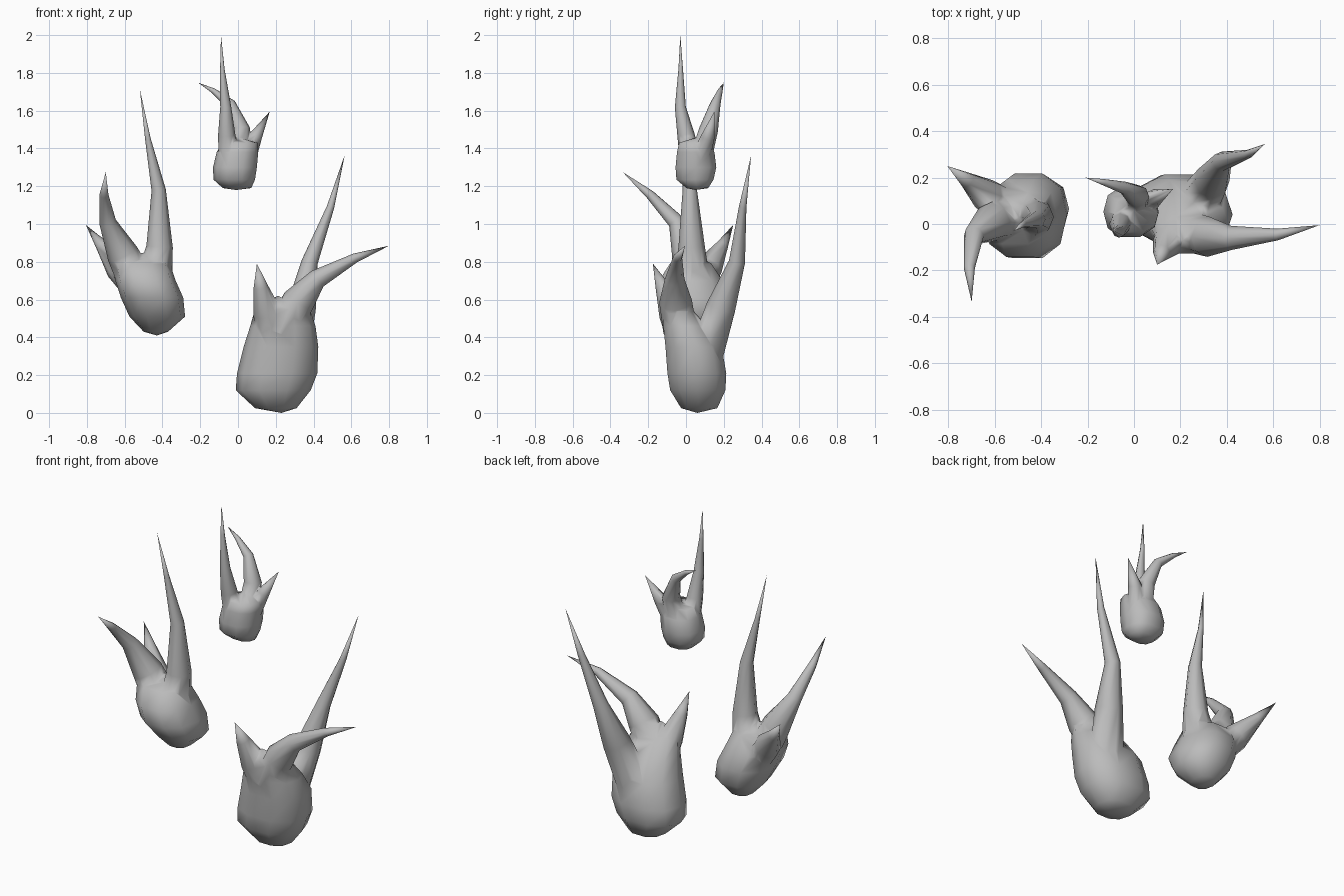
import bpy, bmesh, math
from mathutils import Vector

grey = bpy.data.materials.new("ash_grey")
grey.diffuse_color = (0.5, 0.5, 0.5, 1)


def loft(name, rings):
    """Skin a list of vertex rings; a ring of one point closes an end."""
    bm = bmesh.new()
    rows = [[bm.verts.new(p) for p in ring] for ring in rings]
    for a, b in zip(rows, rows[1:]):
        n = max(len(a), len(b))
        for i in range(n):
            j = (i + 1) % n
            if len(a) == 1:
                bm.faces.new((a[0], b[j], b[i]))
            elif len(b) == 1:
                bm.faces.new((a[i], a[j], b[0]))
            else:
                bm.faces.new((a[i], a[j], b[j], b[i]))
    bmesh.ops.recalc_face_normals(bm, faces=bm.faces)
    me = bpy.data.meshes.new(name)
    bm.to_mesh(me)
    bm.free()
    me.materials.append(grey)
    ob = bpy.data.objects.new(name, me)
    bpy.context.collection.objects.link(ob)
    return ob


def squared(v):
    """Push a unit-circle coordinate outward for a squarer section."""
    return math.copysign(abs(v) ** 0.85, v)


def bulb(name, bottom, levels, top, n=10):
    """Rounded body: each level is z, x min, x max, y min, y max."""
    rings = [[bottom]]
    for z, x0, x1, y0, y1 in levels:
        rings.append([((x0 + x1) / 2 + (x1 - x0) / 2 * squared(math.cos(2 * math.pi * i / n)),
                       (y0 + y1) / 2 + (y1 - y0) / 2 * squared(math.sin(2 * math.pi * i / n)), z)
                      for i in range(n)])
    return loft(name, rings + [[top]])


def tongue(name, path, tip, n=8):
    """Tapering flame tongue along points of x, y, z, radius."""
    pts = [Vector(p[:3]) for p in path] + [Vector(tip)]
    rings = [[pts[0] - (pts[1] - pts[0]) * 0.4]]
    for k, p in enumerate(path):
        t = (pts[k + 1] - pts[max(k - 1, 0)]).normalized()
        u = Vector((0, 1, 0)).cross(t).normalized()
        v = t.cross(u)
        rings.append([pts[k] + p[3] * (u * math.cos(2 * math.pi * i / n)
                                       + v * math.sin(2 * math.pi * i / n)) for i in range(n)])
    return loft(name, rings + [[pts[-1]]])


def flame(name, body, tongues):
    """Fuse a body and its tongues into one smooth skin."""
    ob = bulb(name, *body)
    for i, (path, tip) in enumerate(tongues):
        part = tongue(name + "_tongue_%d" % i, path, tip)
        mod = ob.modifiers.new("fuse", 'BOOLEAN')
        mod.operation, mod.solver, mod.object = 'UNION', 'EXACT', part
        bpy.context.view_layer.objects.active = ob
        bpy.ops.object.modifier_apply(modifier=mod.name)
        bpy.data.objects.remove(part)
    bm = bmesh.new()
    bm.from_mesh(ob.data)
    bmesh.ops.remove_doubles(bm, verts=bm.verts, dist=0.006)
    bm.to_mesh(ob.data)
    bm.free()
    for f in ob.data.polygons:
        f.use_smooth = True


# Large flame, right
flame("large_flame",
      ((0.23, 0.06, 0), [(0.025, 0.09, 0.31, -0.03, 0.17), (0.12, -0.012, 0.385, -0.09, 0.215),
                         (0.21, -0.005, 0.42, -0.105, 0.22), (0.35, 0.03, 0.425, -0.115, 0.195),
                         (0.46, 0.065, 0.41, -0.125, 0.115), (0.55, 0.09, 0.38, -0.13, 0.035)],
       (0.21, -0.07, 0.62)),
      [([(0.20, 0.0, 0.35, 0.085), (0.155, -0.07, 0.53, 0.075), (0.12, -0.125, 0.67, 0.038)],
        (0.10, -0.175, 0.79)),
       ([(0.23, -0.03, 0.43, 0.09), (0.32, -0.055, 0.59, 0.087), (0.42, -0.06, 0.71, 0.052),
         (0.62, -0.045, 0.82, 0.025)], (0.80, -0.005, 0.885)),
       ([(0.28, 0.10, 0.30, 0.095), (0.335, 0.185, 0.56, 0.078), (0.38, 0.27, 0.80, 0.043),
         (0.49, 0.30, 1.09, 0.02)], (0.565, 0.345, 1.365))])

# Middle flame, left
flame("middle_flame",
      ((-0.43, 0.07, 0.41), [(0.43, -0.50, -0.37, 0.0, 0.15), (0.51, -0.575, -0.28, -0.08, 0.21),
                             (0.61, -0.62, -0.29, -0.155, 0.225), (0.70, -0.65, -0.33, -0.15, 0.20),
                             (0.79, -0.665, -0.36, -0.09, 0.14)],
       (-0.50, 0.03, 0.85)),
      [([(-0.46, 0.03, 0.62, 0.11), (-0.415, 0.03, 0.88, 0.07), (-0.42, 0.02, 1.18, 0.038),
         (-0.477, 0.0, 1.45, 0.015)], (-0.52, -0.03, 1.715)),
       ([(-0.52, 0.03, 0.66, 0.10), (-0.61, 0.01, 0.84, 0.085), (-0.69, -0.05, 1.01, 0.045),
         (-0.71, -0.19, 1.155, 0.024)], (-0.70, -0.335, 1.275)),
       ([(-0.50, 0.05, 0.62, 0.08), (-0.63, 0.12, 0.77, 0.075), (-0.72, 0.19, 0.885, 0.034)],
        (-0.805, 0.25, 0.995))])

# Small flame, top
flame("small_flame",
      ((-0.01, 0.05, 1.18), [(1.19, -0.08, 0.07, 0.0, 0.12), (1.235, -0.13, 0.09, -0.055, 0.15),
                             (1.30, -0.132, 0.10, -0.06, 0.165), (1.38, -0.113, 0.107, -0.052, 0.155),
                             (1.43, -0.085, 0.105, -0.04, 0.13)],
       (0.0, 0.06, 1.46)),
      [([(-0.04, 0.03, 1.30, 0.06), (-0.06, 0.0, 1.47, 0.046), (-0.065, -0.03, 1.62, 0.029),
         (-0.083, -0.028, 1.82, 0.012)], (-0.09, -0.03, 2.0)),
       ([(0.03, 0.06, 1.30, 0.055), (0.09, 0.115, 1.46, 0.037)], (0.168, 0.15, 1.595)),
       ([(0.01, 0.07, 1.32, 0.06), (0.015, 0.12, 1.50, 0.05), (-0.04, 0.155, 1.635, 0.028),
         (-0.13, 0.18, 1.705, 0.014)], (-0.21, 0.20, 1.748))])
